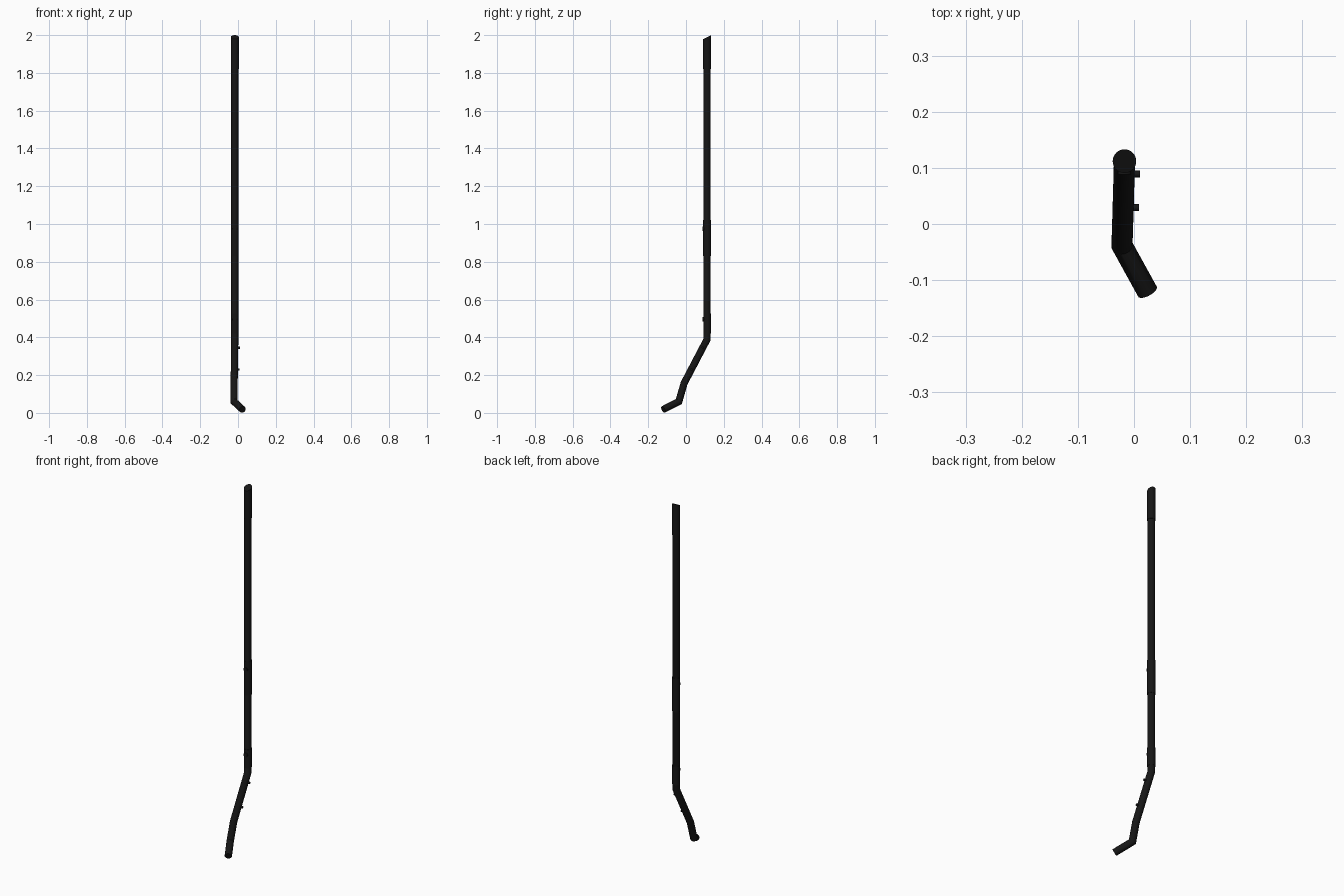
import bpy, bmesh, math
from mathutils import Vector

if "Cube" in bpy.data.objects:
    bpy.data.objects.remove(bpy.data.objects["Cube"])

mat = bpy.data.materials.new("black")
mat.diffuse_color = (0.008, 0.008, 0.008, 1)
mat.use_nodes = True
mat.node_tree.nodes["Principled BSDF"].inputs["Base Color"].default_value = mat.diffuse_color


def finish(name, bm):
    bmesh.ops.recalc_face_normals(bm, faces=bm.faces)
    me = bpy.data.meshes.new(name)
    bm.to_mesh(me)
    bm.free()
    ob = bpy.data.objects.new(name, me)
    bpy.context.collection.objects.link(ob)
    me.materials.append(mat)
    bpy.ops.object.select_all(action='DESELECT')
    bpy.context.view_layer.objects.active = ob
    ob.select_set(True)
    bpy.ops.object.shade_smooth_by_angle(angle=math.radians(35))
    return ob


def tube(name, pts, r, n=32, end_slope=0.0):
    """Round bar along a path with mitred bends; end_slope tilts the last end in y."""
    pts = [Vector(p) for p in pts]
    bm = bmesh.new()
    d0 = (pts[1] - pts[0]).normalized()
    u = d0.cross(Vector((1, 0, 0.01))).normalized()
    v = d0.cross(u)
    ring = [pts[0] + r * (math.cos(a) * u + math.sin(a) * v)
            for a in (2 * math.pi * i / n for i in range(n))]
    rings = [[bm.verts.new(p) for p in ring]]
    for i in range(1, len(pts)):
        d = (pts[i] - pts[i - 1]).normalized()
        if i < len(pts) - 1:
            normal = d + (pts[i + 1] - pts[i]).normalized()
        else:
            normal = Vector((0, -end_slope, 1)) if end_slope else d
        # slide the previous ring along the segment to the mitre plane
        ring = [p + d * ((pts[i] - p).dot(normal) / d.dot(normal)) for p in ring]
        rings.append([bm.verts.new(p) for p in ring])
    for a, b in zip(rings, rings[1:]):
        for j in range(n):
            k = (j + 1) % n
            bm.faces.new((a[j], a[k], b[k], b[j]))
    bm.faces.new(rings[0])
    bm.faces.new(rings[-1])
    return finish(name, bm)


X, Y = -0.017, 0.112

# main bent bar: foot, ankle, lower slope, tall upright
tube("bent_pipe", [(0.024, -0.1205, 0.018), (-0.0215, -0.038, 0.06),
                   (-0.0205, -0.01, 0.157), (X, Y, 0.39), (X, Y, 1.985)], 0.0188,
     end_slope=0.5)

# sleeves on the upright, the top one cut at a slant
tube("top_sleeve", [(X, Y, 1.82), (X, Y, 1.9895)], 0.021, end_slope=0.5)
tube("middle_sleeve", [(X, Y, 0.83), (X, Y, 1.02)], 0.0208)
tube("lower_sleeve", [(X, Y, 0.42), (X, Y, 0.525)], 0.0205)

# small side pegs on the lower slope
for i, (y, z) in enumerate(((0.089, 0.345), (0.029, 0.23))):
    tube(f"side_peg_{i + 1}", [(-0.018, y, z), (0.0105 - i * 0.002, y, z)], 0.0062, 16)

# small buttons at the front of the sleeves
for i, z in enumerate((0.975, 0.495)):
    tube(f"front_button_{i + 1}", [(X, Y, z), (X, Y - 0.0235, z)], 0.012, 16)
